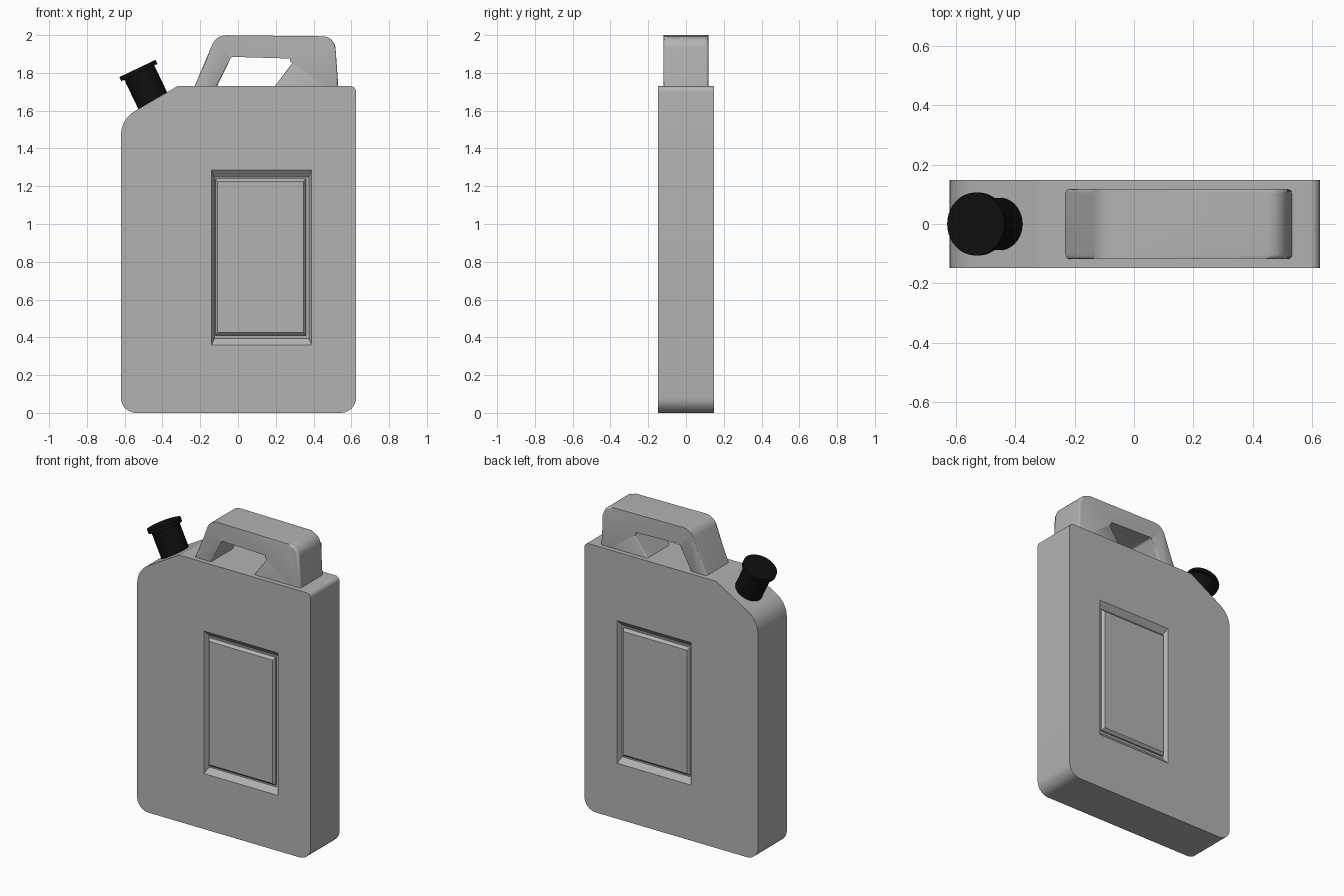
import bpy, bmesh, math
from mathutils import Vector

if "Cube" in bpy.data.objects:
    bpy.data.objects.remove(bpy.data.objects["Cube"], do_unlink=True)

DEPTH = 0.148  # half thickness of the can


def material(name, rgb, rough):
    m = bpy.data.materials.new(name)
    m.use_nodes = True
    m.diffuse_color = (*rgb, 1)
    bsdf = m.node_tree.nodes["Principled BSDF"]
    bsdf.inputs["Base Color"].default_value = (*rgb, 1)
    bsdf.inputs["Roughness"].default_value = rough
    return m


grey = material("grey plastic", (0.45, 0.45, 0.45), 0.5)
black = material("black plastic", (0.005, 0.005, 0.005), 0.6)


def rounded(corners, segments=8):
    """Outline with an arc of the given radius at each (x, z, radius) corner."""
    out = []
    for i, (x, z, r) in enumerate(corners):
        p = Vector((x, z))
        if not r:
            out.append(p)
            continue
        a = (Vector(corners[i - 1][:2]) - p).normalized()
        b = (Vector(corners[(i + 1) % len(corners)][:2]) - p).normalized()
        half = a.angle(b) / 2
        centre = p + (a + b).normalized() * r / math.sin(half)
        start = p + a * r / math.tan(half) - centre
        end = p + b * r / math.tan(half) - centre
        sweep = start.angle_signed(end)
        for k in range(segments + 1):
            t = -sweep * k / segments
            c, s = math.cos(t), math.sin(t)
            out.append(centre + Vector((start.x * c - start.y * s, start.x * s + start.y * c)))
    return out


def finish(bm, name, mat, angle=35):
    bmesh.ops.recalc_face_normals(bm, faces=bm.faces)
    mesh = bpy.data.meshes.new(name)
    bm.to_mesh(mesh)
    bm.free()
    mesh.materials.append(mat)
    ob = bpy.data.objects.new(name, mesh)
    bpy.context.collection.objects.link(ob)
    smooth(ob, angle)
    return ob


def smooth(ob, angle=35):
    bpy.ops.object.select_all(action='DESELECT')
    ob.select_set(True)
    bpy.context.view_layer.objects.active = ob
    bpy.ops.object.shade_smooth_by_angle(angle=math.radians(angle))


def loft(loops):
    """Solid through equal-length loops of points, capped at both ends."""
    bm = bmesh.new()
    rings = [[bm.verts.new(p) for p in loop] for loop in loops]
    for lower, upper in zip(rings, rings[1:]):
        for i in range(len(lower)):
            bm.faces.new((lower[i - 1], lower[i], upper[i], upper[i - 1]))
    caps = [bm.faces.new(rings[0]), bm.faces.new(rings[-1])]
    return bm, caps


def extrude(outline, half):
    return loft([[(p.x, y, p.y) for p in outline] for y in (-half, half)])


def rect(x0, x1, z0, z1, y, dx=0.0, dz=0.0):
    return [(x0 + dx, y, z0 + dz), (x1 - dx, y, z0 + dz),
            (x1 - dx, y, z1 - dz), (x0 + dx, y, z1 - dz)]


# Can body with a sloped shoulder for the spout
bm, _ = extrude(rounded([(-0.62, 0, 0.08), (0.625, 0, 0.08), (0.625, 1.73, 0.03),
                         (-0.32, 1.73, 0), (-0.62, 1.555, 0.15)]), DEPTH)
body = finish(bm, "can_body", grey)

# Recesses and raised panels on both broad sides
outer = (-0.14, 0.39, 0.36, 1.285)
inner = (-0.12, 0.36, 0.41, 1.24)
for side, label in ((-1, "front"), (1, "back")):
    surface, floor = side * DEPTH, side * (DEPTH - 0.03)
    bm, _ = loft([rect(*outer, surface + side * 0.01),
                  rect(*outer, surface),
                  rect(*outer, floor, 0.015, 0.035)])
    cutter = finish(bm, label + "_recess_cutter", grey)
    cut = body.modifiers.new("recess", 'BOOLEAN')
    cut.operation, cut.solver, cut.object = 'DIFFERENCE', 'EXACT', cutter
    bpy.context.view_layer.objects.active = body
    bpy.ops.object.modifier_apply(modifier=cut.name)
    bpy.data.objects.remove(cutter, do_unlink=True)

    bm, _ = loft([rect(*inner, floor - side * 0.01),
                  rect(*inner, surface - side * 0.02),
                  rect(*inner, surface - side * 0.004, 0.012, 0.015)])
    finish(bm, label + "_panel", grey, 20)
smooth(body, 30)

# Carrying handle, one arch with rounded rims and feet sunk into the body
bm, caps = extrude(rounded([(-0.255, 1.67, 0), (-0.115, 2.0, 0.08), (0.512, 1.993, 0.07),
                            (0.535, 1.67, 0), (0.15, 1.67, 0), (0.305, 1.875, 0.015),
                            (-0.035, 1.885, 0.015), (-0.14, 1.67, 0)]), 0.118)
rims = list({e for f in caps for e in f.edges})
bmesh.ops.bevel(bm, geom=rims, offset=0.045, offset_type='OFFSET', segments=6,
                profile=0.5, affect='EDGES', clamp_overlap=True)
finish(bm, "handle", grey, 40)

# Spout cap, a lathed neck with a flange, tilted outwards
axis = Vector((-0.43, 0, 0.9)).normalized()
base = Vector((-0.45, 0, 1.65))
across, SIDES = Vector((0, 1, 0)), 40
other = axis.cross(across)
steps = [(0.088, -0.04), (0.088, 0.168), (0.106, 0.168), (0.106, 0.192)]
bm, _ = loft([[base + axis * h + (across * math.cos(t) + other * math.sin(t)) * r
               for t in (math.tau * i / SIDES for i in range(SIDES))]
              for r, h in steps])
finish(bm, "spout_cap", black)
